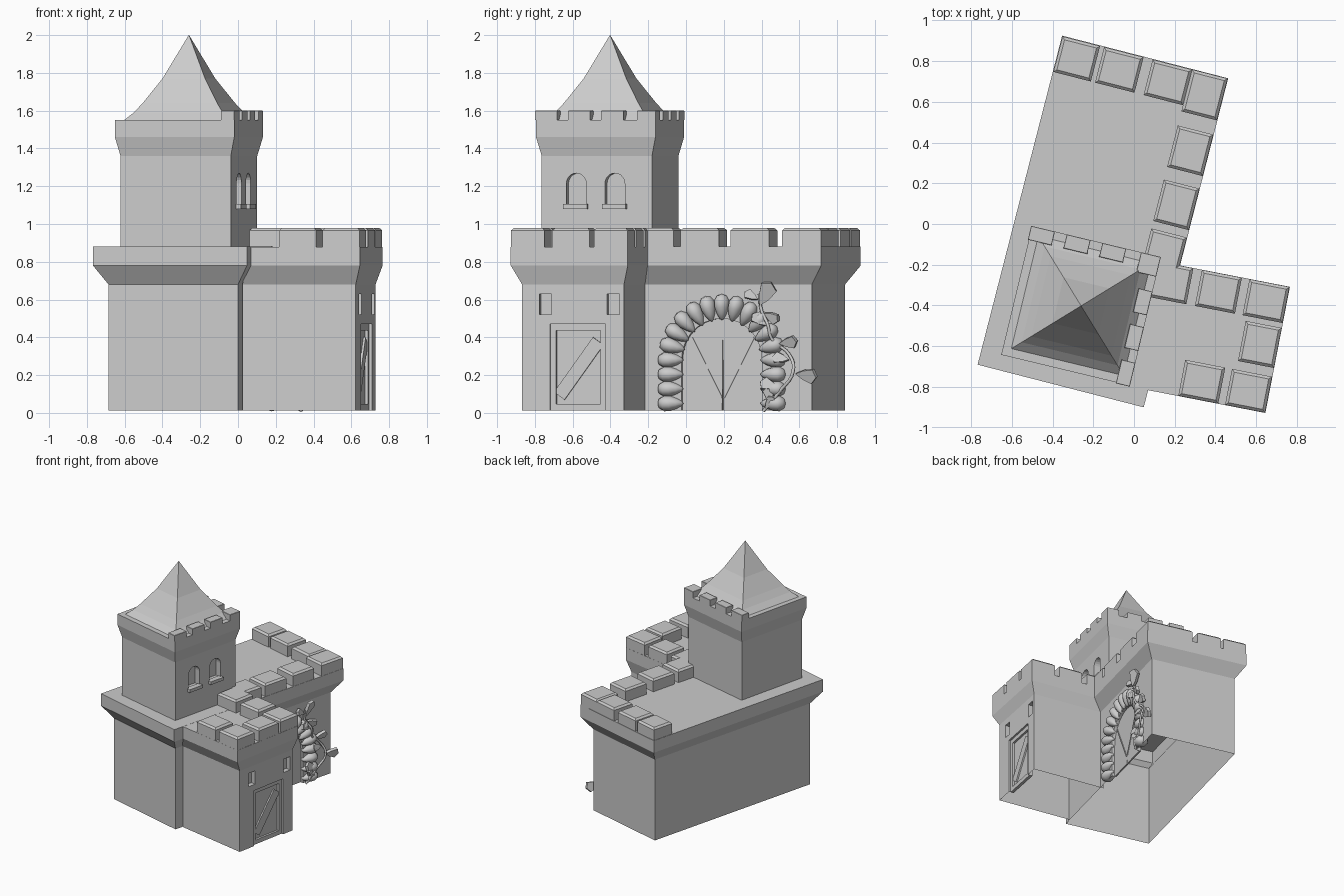
import bpy, bmesh, math
from mathutils import Matrix, Vector

if "Cube" in bpy.data.objects:
    bpy.data.objects.remove(bpy.data.objects["Cube"])

stone = bpy.data.materials.new("plain grey")
stone.diffuse_color = (0.6, 0.6, 0.6, 1)
stone.use_nodes = True
stone.node_tree.nodes["Principled BSDF"].inputs["Base Color"].default_value = stone.diffuse_color


def frame(deg, x=0, y=0):
    return Matrix.Translation((x, y, 0)) @ Matrix.Rotation(math.radians(deg), 4, 'Z')


# each building part is turned by a slightly different angle
HALL, WING, TOWER = frame(-14.4), frame(-11, 0.006, -0.008), frame(-13.5, -0.26, -0.402)
BASE = 0.012


def finish(bm, name, fr, smooth=False):
    bmesh.ops.recalc_face_normals(bm, faces=bm.faces)
    me = bpy.data.meshes.new(name)
    bm.to_mesh(me)
    bm.free()
    me.materials.append(stone)
    for p in me.polygons:
        p.use_smooth = smooth
    ob = bpy.data.objects.new(name, me)
    ob.matrix_world = fr
    bpy.context.collection.objects.link(ob)
    return ob


def add_loft(bm, rings):
    """Stack of rectangles (z, u0, u1, v0, v1) joined into a closed solid."""
    vs = [[bm.verts.new(p) for p in ((a, c, z), (b, c, z), (b, d, z), (a, d, z))]
          for z, a, b, c, d in rings]
    for lo, hi in zip(vs, vs[1:]):
        for i in range(4):
            j = (i + 1) % 4
            bm.faces.new((lo[i], lo[j], hi[j], hi[i]))
    bm.faces.new(vs[0][::-1])
    bm.faces.new(vs[-1])


def add_plate(bm, pts, u0, u1):
    """Outline in (v, z) on a +u wall, extruded from u0 to u1."""
    a = [bm.verts.new((u0, v, z)) for v, z in pts]
    b = [bm.verts.new((u1, v, z)) for v, z in pts]
    bm.faces.new(a)
    bm.faces.new(b[::-1])
    for i in range(len(pts)):
        j = (i + 1) % len(pts)
        bm.faces.new((a[i], b[i], b[j], a[j]))


def rect(v0, v1, z0, z1):
    return [(v0, z0), (v1, z0), (v1, z1), (v0, z1)]


def beam(p, q, w):
    p, q = Vector(p), Vector(q)
    n = (q - p).normalized() * w / 2
    n = Vector((-n.y, n.x))
    return [tuple(p + n), tuple(p - n), tuple(q - n), tuple(q + n)]


def arch(c, r, z0, zs, n=14):
    top = [(c + r * math.cos(math.pi * i / n), zs + r * math.sin(math.pi * i / n))
           for i in range(n + 1)]
    return [(c + r, z0)] + top + [(c - r, z0)]


def cut(ob, shapes, u0, u1):
    """Cut each (v, z) outline into the wall."""
    for pts in shapes:
        bm = bmesh.new()
        add_plate(bm, pts, u0, u1)
        tool = finish(bm, "cutter", ob.matrix_world)
        mod = ob.modifiers.new("cut", 'BOOLEAN')
        mod.object, mod.solver = tool, 'EXACT'
        dg = bpy.context.evaluated_depsgraph_get()
        me = bpy.data.meshes.new_from_object(ob.evaluated_get(dg))
        ob.modifiers.clear()
        ob.data = me
        bpy.data.objects.remove(tool)


def open_shell(ob, test):
    """Remove the hidden faces for which test(centre, normal) holds."""
    bm = bmesh.new()
    bm.from_mesh(ob.data)
    gone = [f for f in bm.faces if test(f.calc_center_median(), f.normal)]
    bmesh.ops.delete(bm, geom=gone, context='FACES')
    bm.to_mesh(ob.data)
    bm.free()


def plates(name, fr, items):
    bm = bmesh.new()
    for pts, u0, u1 in items:
        add_plate(bm, pts, u0, u1)
    return finish(bm, name, fr)


def merlons(name, fr, items, z0, z1, bev):
    bm = bmesh.new()
    for u, v, a, b in items:
        a, b = a / 2, b / 2
        add_loft(bm, [(z0, u - a, u + a, v - b, v + b),
                      (z1 - bev, u - a, u + a, v - b, v + b),
                      (z1, u - a + bev, u + a - bev, v - b + bev, v + b - bev)])
    return finish(bm, name, fr)


# --- hall with flared parapet, open underneath
bm = bmesh.new()
small, big = (-0.505, 0.203, -0.79, 0.74), (-0.572, 0.27, -0.86, 0.808)
add_loft(bm, [(BASE, *small), (0.68, *small), (0.78, *big), (0.88, *big)])
hall = finish(bm, "hall", HALL)
cut(hall, [arch(0.2475, 0.22, -0.1, 0.28)], 0.165, 0.3)
open_shell(hall, lambda c, n: c.z < BASE + 0.001)
merlons("hall_merlons", HALL,
        [(-0.474, 0.715, 0.19, 0.18), (-0.258, 0.715, 0.2, 0.18), (-0.012, 0.715, 0.2, 0.18),
         (0.178, 0.7, 0.18, 0.212), (0.178, 0.417, 0.18, 0.21), (0.178, 0.143, 0.18, 0.21),
         (0.178, -0.1, 0.18, 0.2)], 0.88, 0.98, 0.014)

# --- wing with flared parapet, open underneath and towards the hall
bm = bmesh.new()
small, big = (0.16, 0.77, -0.726, -0.177), (0.18, 0.803, -0.781, -0.15)
add_loft(bm, [(BASE, *small), (0.68, *small), (0.78, *big), (0.879, *big)])
wing = finish(bm, "wing", WING)
slits = [rect(v - 0.033, v + 0.033, 0.52, 0.63) for v in (-0.6, -0.235)]
cut(wing, [rect(-0.575, -0.275, -0.1, 0.47)] + slits, 0.73, 0.9)
open_shell(wing, lambda c, n: c.z < BASE + 0.001 or (c.x < 0.2 and n.x < -0.9))
merlons("wing_merlons", WING,
        [(0.22, -0.241, 0.2, 0.18), (0.463, -0.241, 0.2, 0.18), (0.701, -0.241, 0.2, 0.18),
         (0.712, -0.456, 0.18, 0.2), (0.701, -0.69, 0.2, 0.18), (0.467, -0.69, 0.2, 0.18)],
        0.879, 0.98, 0.014)

# --- braced door at the end of the wing
v0, v1, z0, z1 = -0.575, -0.275, BASE, 0.47
plates("wing_door", WING, [
    (rect(v0, v1, z0, z1), 0.731, 0.738),
    (rect(v0, v0 + 0.03, z0, z1), 0.735, 0.755), (rect(v1 - 0.03, v1, z0, z1), 0.735, 0.755),
    (rect(v0 + 0.03, v1 - 0.03, z1 - 0.035, z1), 0.735, 0.755),
    (rect(v0 + 0.03, v1 - 0.03, z0, z0 + 0.035), 0.735, 0.755),
    (beam((v0 + 0.045, 0.09), (v1 - 0.045, 0.38), 0.07), 0.735, 0.75)])

# --- tower with flared top
bm = bmesh.new()
sq = lambda z, h: (z, -h, h, -h, h)
add_loft(bm, [sq(0.88, 0.3), sq(1.36, 0.3), sq(1.46, 0.325), sq(1.55, 0.325)])
tower = finish(bm, "tower", TOWER)
WIN = (-0.112, 0.098)
cut(tower, [arch(v, 0.054, 1.1, 1.215, 10) for v in WIN], 0.25, 0.4)
open_shell(tower, lambda c, n: c.z < 0.881)
plates("window_sills", TOWER,
       [(rect(v - 0.065, v + 0.065, 1.08, 1.105), 0.28, 0.325) for v in WIN])
row = (-0.27, -0.09, 0.09)
merlons("tower_merlons", TOWER,
        [(0.29, v, 0.07, 0.12) for v in row] + [(v, 0.29, 0.12, 0.07) for v in row]
        + [(0.275, 0.275, 0.1, 0.1)], 1.55, 1.6, 0.002)

# --- concave spire roof
bm = bmesh.new()
add_loft(bm, [sq(1.549, 0.285), sq(1.59, 0.242), sq(1.64, 0.203), sq(1.77, 0.116), sq(2.0, 0.0008)])
finish(bm, "spire_roof", TOWER)

# --- arched double gate with slanted battens
C = 0.2475
plates("gate_leaves", HALL, [
    ([(C + s * (v - C), z) for v, z in arch(C, 0.22, BASE, 0.28) if v >= C - 1e-4
      ] + [(C + s * 0.004, BASE)], 0.166, 0.178) for s in (-1, 1)])
plates("gate_battens", HALL, [
    (beam((C + s * 0.006, 0.08), (C + s * 0.17, 0.4), 0.008), 0.174, 0.183) for s in (-1, 1)])

# --- rounded stones around the gate, wider at the outer end
bm = bmesh.new()
spots = [(C + s * 0.28, 0.05 + 0.077 * i, 0 if s > 0 else math.pi)
         for s in (-1, 1) for i in range(3)]
N = 12
spots += [(C + 0.28 * math.cos(a), 0.28 + 0.28 * math.sin(a), a)
          for a in (math.pi * i / N for i in range(N + 1))]
for v, z, a in spots:
    new = bmesh.ops.create_uvsphere(bm, u_segments=10, v_segments=6, radius=1)['verts']
    out, side = Vector((0, math.cos(a), math.sin(a))), Vector((0, -math.sin(a), math.cos(a)))
    for p in new:
        x, y, r = p.co
        t = 1 + 0.4 * r
        p.co = (Vector((0.2 + 0.05 * x * t, v, z)) + out * (0.07 * r) + side * (0.04 * y * t))
finish(bm, "gate_stones", HALL, True)

# --- climbing vine
path = [(0.48, 0.0), (0.57, 0.1), (0.65, 0.21), (0.62, 0.3), (0.53, 0.38),
        (0.51, 0.46), (0.47, 0.53), (0.46, 0.62)]
cu = bpy.data.curves.new("vine", 'CURVE')
cu.dimensions, cu.bevel_depth, cu.bevel_resolution, cu.resolution_u = '3D', 0.009, 1, 5
sp = cu.splines.new('BEZIER')
sp.bezier_points.add(len(path) - 1)
for i, (bp, (v, z)) in enumerate(zip(sp.bezier_points, path)):
    bp.co = (0.22 + 0.015 * (i % 3), v, z + 0.01)
    bp.handle_left_type = bp.handle_right_type = 'AUTO'
cu.materials.append(stone)
vine = bpy.data.objects.new("vine", cu)
vine.matrix_world = HALL
bpy.context.collection.objects.link(vine)

# --- vine leaves: thin six-sided plates (v, z, angle, length)
bm = bmesh.new()
for v, z, deg, ln in [(0.66, 0.21, -10, 0.12), (0.57, 0.37, 5, 0.1), (0.5, 0.46, 140, 0.1),
                      (0.46, 0.57, 60, 0.14), (0.45, 0.6, 150, 0.08), (0.49, 0.53, -30, 0.09),
                      (0.56, 0.13, 160, 0.1), (0.52, 0.05, 100, 0.09), (0.62, 0.28, 170, 0.09),
                      (0.49, 0.025, 50, 0.08)]:
    d = math.radians(deg)
    out = Vector((0.15, math.cos(d), math.sin(d))).normalized()
    side = Vector((0.35, -math.sin(d), math.cos(d))).normalized()
    nrm = out.cross(side).normalized() * 0.012
    ring = [Vector((0.225, v, z)) + out * (ln * a) + side * (ln * b) for a, b in
            ((0, 0), (0.35, -0.2), (0.8, -0.33), (1, 0), (0.8, 0.33), (0.35, 0.2))]
    lo, hi = [[bm.verts.new(p + nrm * k) for p in ring] for k in (-1, 1)]
    bm.faces.new(lo[::-1])
    bm.faces.new(hi)
    for i in range(6):
        j = (i + 1) % 6
        bm.faces.new((lo[i], lo[j], hi[j], hi[i]))
finish(bm, "vine_leaves", HALL)
